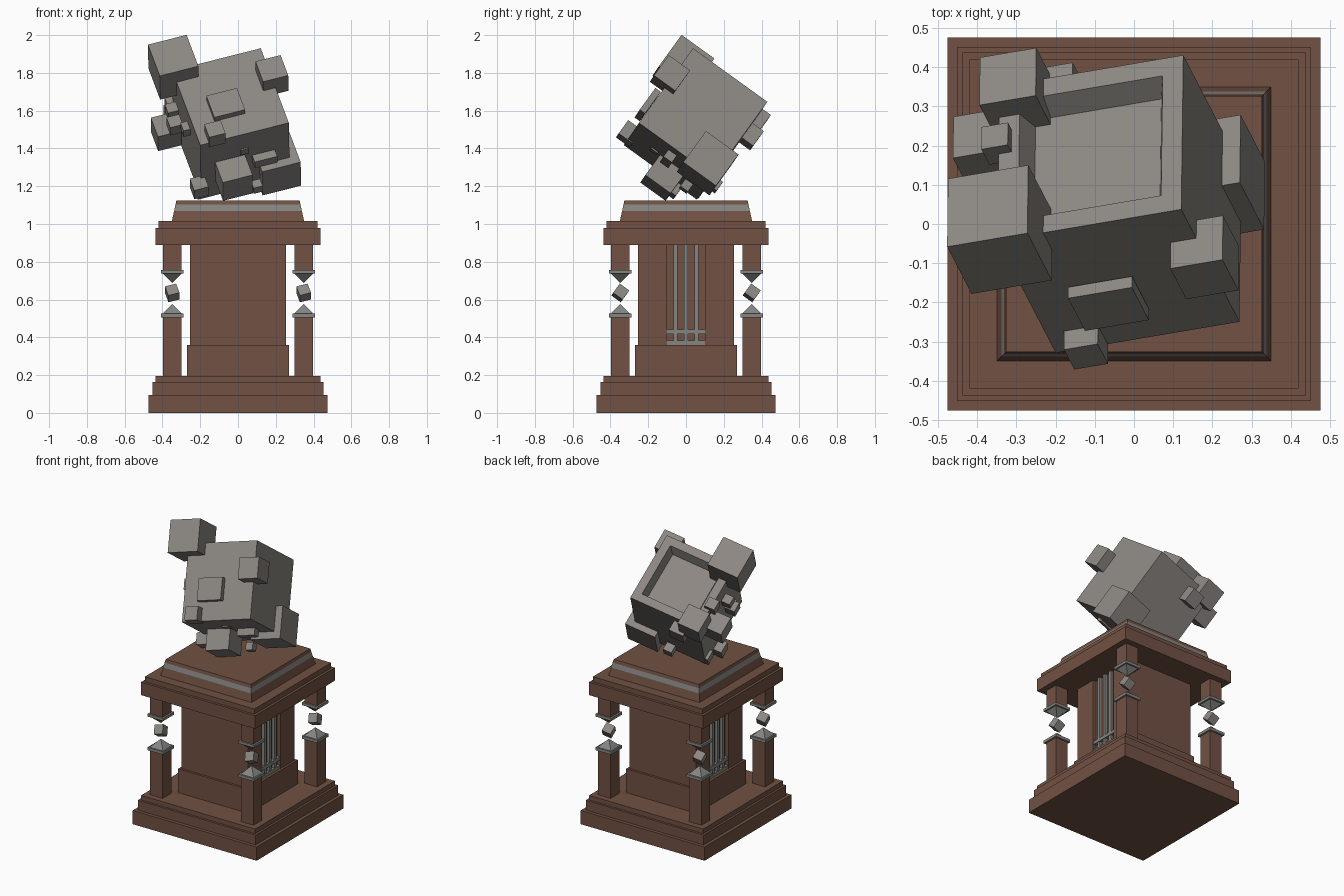
import bpy, bmesh
from mathutils import Matrix, Vector

if "Cube" in bpy.data.objects:
    bpy.data.objects.remove(bpy.data.objects["Cube"])


def material(name, rgb):
    m = bpy.data.materials.new(name)
    m.diffuse_color = (*rgb, 1)
    m.use_nodes = True
    m.node_tree.nodes["Principled BSDF"].inputs["Base Color"].default_value = m.diffuse_color
    return m


BROWN = material("brown", (0.165, 0.082, 0.056))
STONE = material("stone grey", (0.262, 0.243, 0.222))
TRIM = material("trim grey", (0.235, 0.235, 0.225))

# Shared tilt of the floating cubes (columns are the cube's own axes)
AX = Vector((0.957, 0.162, 0.242)).normalized()
AY = Vector((0.0104, 0.811, -0.585))
AY = (AY - AX * AY.dot(AX)).normalized()
AZ = AX.cross(AY)
TILT = Matrix((AX, AY, AZ)).transposed().to_4x4()


def finish(name, bm, mats):
    bmesh.ops.recalc_face_normals(bm, faces=bm.faces)
    me = bpy.data.meshes.new(name)
    bm.to_mesh(me)
    bm.free()
    for m in mats:
        me.materials.append(m)
    ob = bpy.data.objects.new(name, me)
    bpy.context.collection.objects.link(ob)
    return ob


def box(name, centre, size, mat, rot=None):
    bm = bmesh.new()
    m = Matrix.Translation(centre) @ (rot or Matrix()) @ Matrix.Diagonal((*size, 1))
    bmesh.ops.create_cube(bm, size=1, matrix=m)
    return finish(name, bm, [mat])


def slab(name, half, z0, z1, mat, x=0, y=0):
    return box(name, (x, y, (z0 + z1) / 2), (2 * half, 2 * half, z1 - z0), mat)


def square_loft(name, rings, mats, x=0, y=0, banded=()):
    """Stack of square rings (half width, z), closed at both ends."""
    bm = bmesh.new()
    loops = [[bm.verts.new((x + sx * max(h, 0.0005), y + sy * max(h, 0.0005), z))
              for sx, sy in ((-1, -1), (1, -1), (1, 1), (-1, 1))] for h, z in rings]
    for k in range(len(loops) - 1):
        a, b = loops[k], loops[k + 1]
        for i in range(4):
            j = (i + 1) % 4
            f = bm.faces.new((a[i], a[j], b[j], b[i]))
            f.material_index = 1 if k in banded else 0
    bm.faces.new(loops[0])
    bm.faces.new(loops[-1])
    return finish(name, bm, mats)


# Stepped base and stepped top of the pedestal
slab("base_step_1", 0.475, 0.0, 0.095, BROWN)
slab("base_step_2", 0.452, 0.095, 0.163, BROWN)
slab("base_step_3", 0.437, 0.163, 0.195, BROWN)
slab("top_slab", 0.437, 0.89, 0.98, BROWN)
slab("top_step", 0.42, 0.98, 1.016, BROWN)
square_loft("top_platform", [(0.35, 1.016), (0.338, 1.07), (0.331, 1.103), (0.326, 1.125)],
            [BROWN, TRIM], banded=(1,))

# Central block with a recessed panel on the left and right sides
slab("block_foot", 0.27, 0.195, 0.36, BROWN)
box("block_core", (0, 0, 0.625), (0.46, 0.2, 0.53), BROWN)
for s, side in ((-1, "front"), (1, "back")):
    box("block_" + side, (0, s * 0.1775, 0.625), (0.51, 0.155, 0.53), BROWN)

# Grey bars inside the recessed panels
for s, side in ((-1, "left"), (1, "right")):
    for i in (-1, 0, 1):
        box(side + "_upright_bar", (s * 0.238, i * 0.055, 0.625), (0.02, 0.021, 0.53), TRIM)
    for z in (0.372, 0.43):
        box(side + "_cross_bar", (s * 0.24, 0, z), (0.024, 0.2, 0.023), TRIM)

# Four broken corner columns, each with a small floating cube in the gap
for x in (-0.348, 0.348):
    for y in (-0.348, 0.348):
        slab("column_lower", 0.048, 0.195, 0.505, BROWN, x, y)
        slab("column_upper", 0.048, 0.757, 0.89, BROWN, x, y)
        square_loft("column_lower_cap", [(0.06, 0.505), (0.06, 0.525), (0.05, 0.525), (0, 0.577)],
                    [TRIM], x, y)
        square_loft("column_upper_cap", [(0, 0.687), (0.05, 0.738), (0.06, 0.738), (0.06, 0.757)],
                    [TRIM], x, y)
        box("column_cube", (x, y, 0.635), (0.062,) * 3, STONE, TILT)

# Large tilted cube with a tapered recess in its upper back face
bm = bmesh.new()
bmesh.ops.create_cube(bm, size=1, matrix=Matrix.Diagonal((0.49, 0.485, 0.51, 1)))
bm.normal_update()
top = max(bm.faces, key=lambda f: f.normal.z)
bmesh.ops.inset_region(bm, faces=[top], thickness=0.077)
for thick, depth in ((0.0325, -0.065),):
    bmesh.ops.inset_region(bm, faces=[top], thickness=thick)
    bmesh.ops.translate(bm, verts=top.verts, vec=(0, 0, depth))
bmesh.ops.transform(bm, matrix=Matrix.Translation((-0.037, 0.051, 1.532)) @ TILT, verts=bm.verts)
finish("large_cube", bm, [STONE])

# Smaller cubes growing out of it: name, centre, edge length
CUBES = [
    ("upper_left_cube", (-0.342, -0.014, 1.83), 0.214),
    ("back_left_cube", (-0.30, 0.334, 1.545), 0.15),
    ("left_cube", (-0.38, 0.195, 1.49), 0.13),
    ("left_chip_1", (-0.345, 0.205, 1.63), 0.07),
    ("left_chip_2", (-0.335, -0.03, 1.525), 0.07),
    ("left_chip_3", (-0.27, -0.106, 1.505), 0.055),
    ("left_chip_4", (-0.35, 0.04, 1.60), 0.06),
    ("front_edge_cube", (-0.122, -0.302, 1.478), 0.09),
    ("lower_front_cube", (-0.025, -0.115, 1.255), 0.165),
    ("lower_right_cube", (0.2, 0.115, 1.322), 0.213),
    ("upper_right_cube", (0.18, -0.085, 1.783), 0.139),
    ("back_cube", (-0.19, 0.335, 1.47), 0.1),
    ("lower_left_chip_1", (-0.205, -0.07, 1.195), 0.08),
    ("lower_left_chip_2", (-0.19, 0.055, 1.185), 0.07),
    ("under_chip_1", (0.03, -0.16, 1.40), 0.045),
    ("under_chip_2", (0.10, 0.0, 1.2), 0.05),
    ("under_chip_3", (0.02, 0.15, 1.21), 0.06),
]
for name, centre, edge in CUBES:
    box(name, centre, (edge,) * 3, STONE, TILT)
box("front_plate", (-0.065, -0.203, 1.632), (0.17, 0.035, 0.148), STONE, TILT)
box("under_plate", (0.14, -0.09, 1.35), (0.125, 0.055, 0.06), STONE, TILT)
